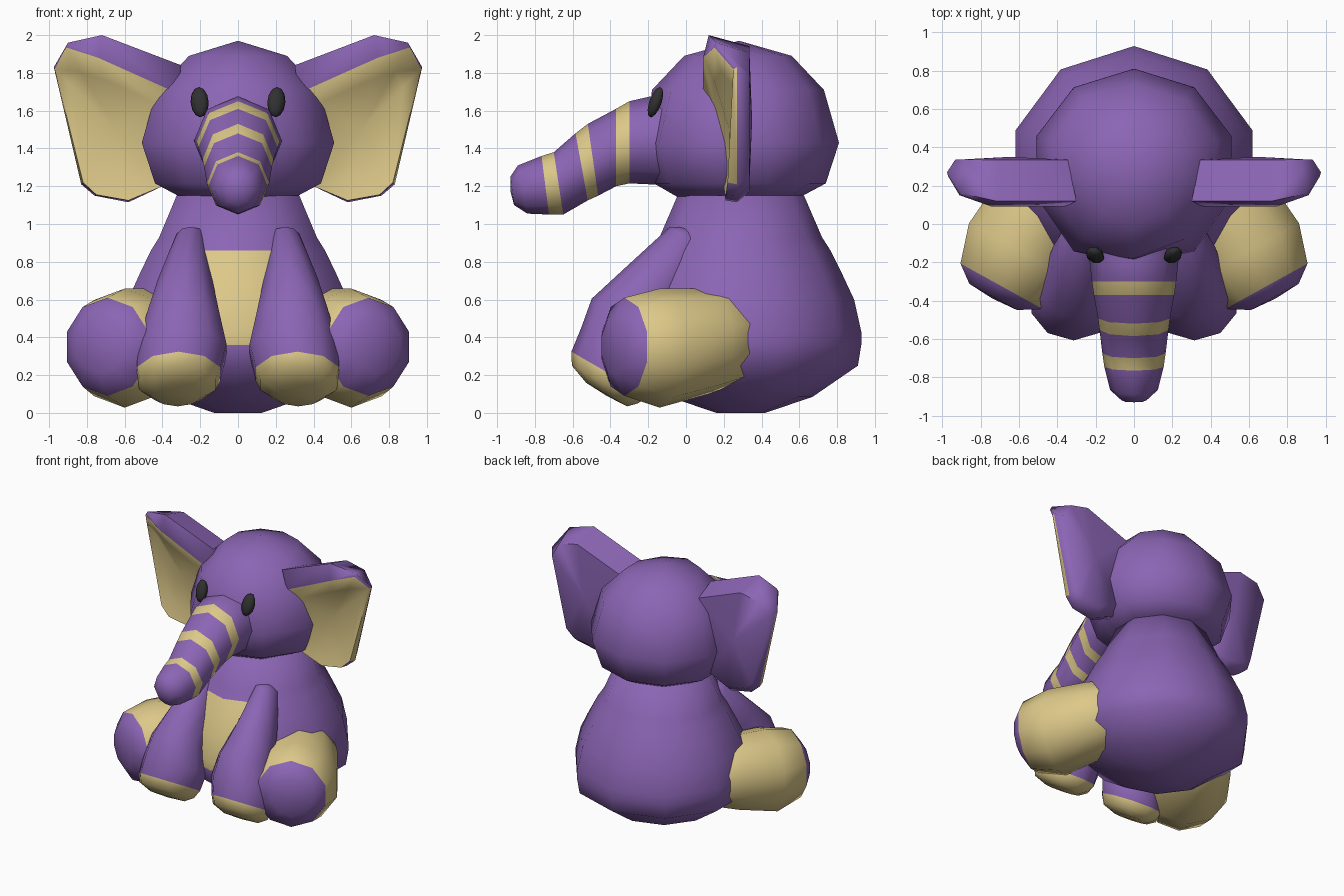
import bpy, bmesh, math
from mathutils import Vector as V

if "Cube" in bpy.data.objects:
    bpy.data.objects.remove(bpy.data.objects["Cube"])


def material(name, rgb):
    m = bpy.data.materials.new(name)
    m.diffuse_color = (*rgb, 1)
    m.use_nodes = True
    m.node_tree.nodes["Principled BSDF"].inputs["Base Color"].default_value = m.diffuse_color
    return m


PURPLE, CREAM, BLACK = 0, 1, 2
MATS = [material("purple plush", (0.26, 0.13, 0.46)),
        material("cream plush", (0.72, 0.58, 0.25)),
        material("dark eye", (0.03, 0.03, 0.03))]


def ring(c, u, v, n):
    """Elliptical loop spanned by half-axes u and v; first vertex lies on v."""
    return [V(c) + V(u) * math.sin(2 * math.pi * i / n) + V(v) * math.cos(2 * math.pi * i / n)
            for i in range(n)]


def loft(name, loops, start, end, rule, mirror=False, angle=70):
    """Skin loops, closed by a point at each end; rule(band, segment) gives the colour."""
    bm = bmesh.new()
    rows = [[bm.verts.new(p) for p in lp] for lp in loops]
    n = len(rows[0])
    a, b = bm.verts.new(start), bm.verts.new(end)
    last = len(rows)
    for i in range(n):
        j = (i + 1) % n
        bm.faces.new((a, rows[0][i], rows[0][j])).material_index = rule(0, i)
        for k in range(1, last):
            f = bm.faces.new((rows[k - 1][i], rows[k][i], rows[k][j], rows[k - 1][j]))
            f.material_index = rule(k, i)
        bm.faces.new((b, rows[-1][j], rows[-1][i])).material_index = rule(last, i)
    bmesh.ops.recalc_face_normals(bm, faces=bm.faces)
    me = bpy.data.meshes.new(name)
    bm.to_mesh(me)
    bm.free()
    for m in MATS:
        me.materials.append(m)
    ob = bpy.data.objects.new(name, me)
    bpy.context.collection.objects.link(ob)
    bpy.ops.object.select_all(action='DESELECT')
    ob.select_set(True)
    bpy.context.view_layer.objects.active = ob
    bpy.ops.object.shade_smooth_by_angle(angle=math.radians(angle))
    if mirror:
        ob.modifiers.new("mirror", 'MIRROR').use_mirror_merge = False
    return ob


def lathe(profile, cy, wide):
    return [ring((0, cy, z), (r * wide, 0, 0), (0, -r, 0), 10) for r, z in profile]


# Body with belly patch on the two front segments
loops = lathe([(0.13, 0), (0.38, 0.085), (0.62, 0.25), (0.638, 0.36), (0.638, 0.43),
               (0.60, 0.6), (0.53, 0.75), (0.475, 0.86), (0.43, 0.93), (0.335, 1.15)], 0.29, 1.02)
loft("body", loops, (0, 0.29, 0), (0, 0.29, 1.18),
     lambda k, i: CREAM if 4 <= k <= 7 and i in (0, 9) else PURPLE)

# Head, with a fuller face on the front three columns
loops = lathe([(0.30, 1.14), (0.44, 1.215), (0.51, 1.43), (0.43, 1.71), (0.26, 1.89)], 0.30, 1.05)
for lp, push in zip(loops, (0.04, 0.03, 0.0, 0.05, 0.05)):
    lp[0].y -= push
    for i in (1, 9):
        lp[i].y -= 0.03
loft("head", loops, (0, 0.30, 1.14), (0, 0.28, 1.97), lambda k, i: PURPLE)

# Striped trunk: top y, top z, bottom y, bottom z, half width
trunk = [(-0.05, 1.67, -0.05, 1.20, 0.235), (-0.19, 1.675, -0.19, 1.21, 0.232),
         (-0.30, 1.65, -0.30, 1.215, 0.22), (-0.37, 1.61, -0.37, 1.20, 0.21),
         (-0.52, 1.53, -0.465, 1.15, 0.188), (-0.585, 1.48, -0.52, 1.125, 0.18),
         (-0.70, 1.38, -0.65, 1.05, 0.165), (-0.765, 1.36, -0.725, 1.05, 0.155),
         (-0.89, 1.31, -0.84, 1.055, 0.125), (-0.93, 1.25, -0.91, 1.10, 0.065)]
loops = [ring((0, (a + c) / 2, (b + d) / 2), (w, 0, 0), (0, (a - c) / 2, (b - d) / 2), 8)
         for a, b, c, d, w in trunk]
loft("trunk", loops, (0, 0, 1.43), (0, -0.93, 1.175),
     lambda k, i: CREAM if k in (3, 5, 7) else PURPLE)

# Front legs with cream soles: centre x, y, z, half width, half depth
arm = [(0.25, 0.01, 0.93, 0.08, 0.11), (0.28, -0.165, 0.685, 0.15, 0.175),
       (0.29, -0.325, 0.505, 0.20, 0.20), (0.295, -0.36, 0.335, 0.245, 0.225),
       (0.315, -0.40, 0.205, 0.232, 0.238), (0.32, -0.43, 0.15, 0.21, 0.20),
       (0.32, -0.42, 0.097, 0.13, 0.125)]
loops = [ring((x, y, z), (w, 0, 0), (0, -0.87 * d, 0.5 * d), 10) for x, y, z, w, d in arm]
loft("front_leg", loops, (0.24, 0.06, 0.98), (0.32, -0.42, 0.09),
     lambda k, i: CREAM if k >= 5 else PURPLE, mirror=True)

# Hind legs, cream with purple feet, splayed outward
leg = [(0.32, 0.36, 0.41, 0.22), (0.46, 0.12, 0.38, 0.28), (0.60, -0.14, 0.343, 0.315),
       (0.69, -0.325, 0.35, 0.26), (0.735, -0.38, 0.355, 0.15)]
loops = [ring((x, y, z), (0.87 * r, 0.48 * r, 0), (0, 0, r), 10) for x, y, z, r in leg]
loft("hind_leg", loops, (0.3, 0.4, 0.42), (0.74, -0.388, 0.355),
     lambda k, i: PURPLE if k >= 4 else CREAM, mirror=True)

# Ears: cream front panel, forward-curled rim, purple back
edge = [(0.30, 0.12, 1.84), (0.72, 0.12, 2.0), (0.90, 0.16, 1.96), (0.975, 0.27, 1.83),
        (0.83, 0.27, 1.21), (0.76, 0.27, 1.15), (0.58, 0.27, 1.115), (0.40, 0.25, 1.2)]
panel = [(0.36, 0.09, 1.71), (0.74, 0.09, 1.88), (0.91, 0.15, 1.935), (0.97, 0.25, 1.82),
         (0.82, 0.22, 1.22), (0.75, 0.21, 1.155), (0.58, 0.21, 1.125), (0.40, 0.20, 1.2)]
mid = V((0.65, 0.23, 1.50))
inner = [V(p).lerp(mid, 0.3) + V((0, 0.015, 0)) for p in panel]
back = [V((x + (0.65 - x) * 0.13, 0.335, z + (1.55 - z) * 0.13)) for x, y, z in edge]
loft("ear", [inner, panel, edge, back], mid, (0.65, 0.35, 1.55),
     lambda k, i: CREAM if k < 2 or (k == 2 and i == 3) else PURPLE, mirror=True)

# Eyes: small flattened ovals facing outward
eye = []
for t in range(1, 6):
    a = math.pi * t / 6
    c = V((0.203, -0.162, 1.645)) + V((0.004, 0.024, 0.08)) * math.cos(a)
    s = math.sin(a)
    eye.append(ring(c, (0.048 * s, 0.014 * s, 0), (0.01 * s, -0.034 * s, 0), 8))
loft("eye", eye, (0.207, -0.138, 1.725), (0.199, -0.186, 1.565),
     lambda k, i: BLACK, mirror=True)
